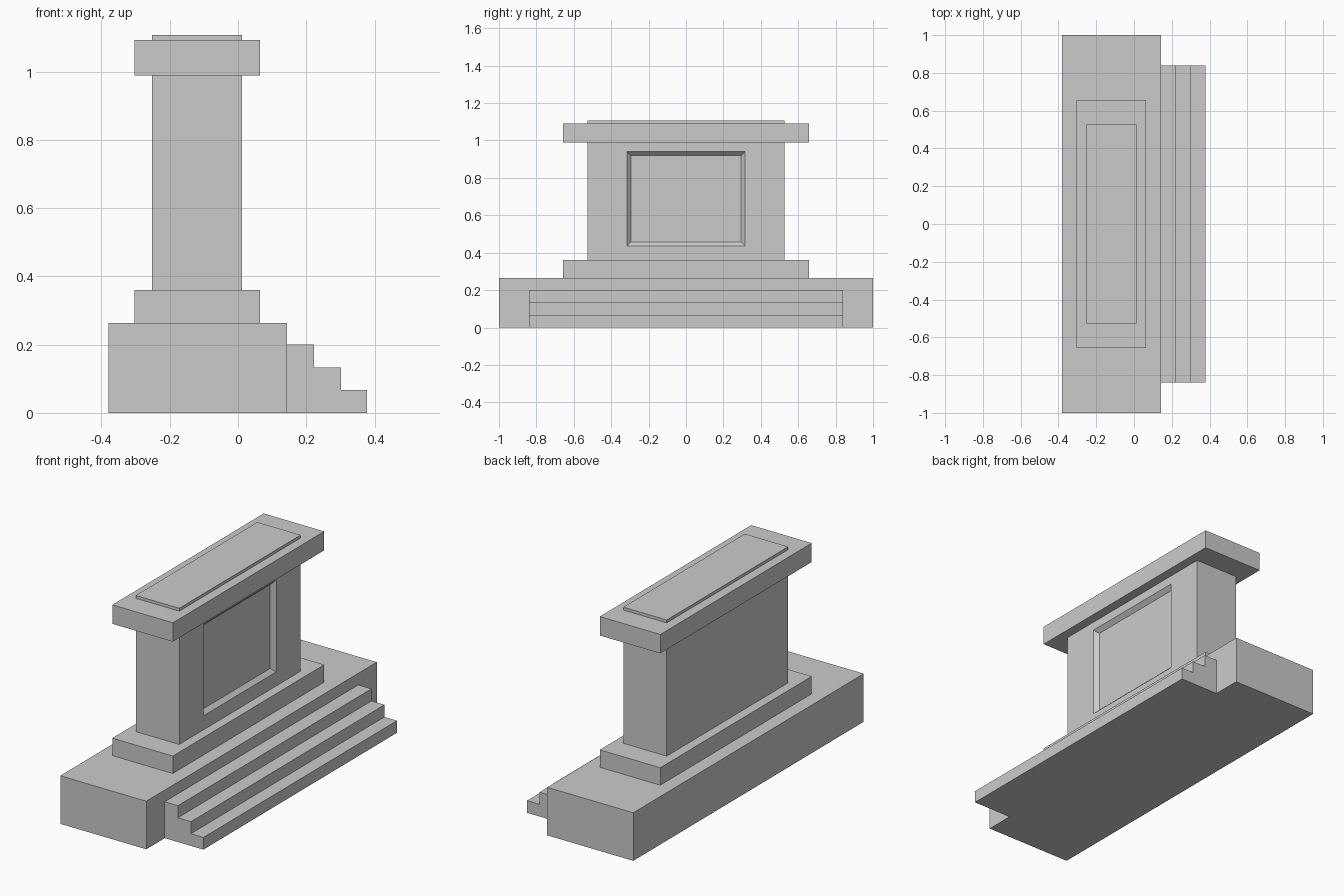
import bpy, bmesh

if "Cube" in bpy.data.objects:
    bpy.data.objects.remove(bpy.data.objects["Cube"])


def add_object(name, bm):
    bmesh.ops.recalc_face_normals(bm, faces=bm.faces[:])
    mesh = bpy.data.meshes.new(name)
    bm.to_mesh(mesh)
    bm.free()
    obj = bpy.data.objects.new(name, mesh)
    bpy.context.collection.objects.link(obj)
    return obj


def block(x0, x1, half_y, z0, z1):
    """Box mesh, symmetric in y."""
    bm = bmesh.new()
    bmesh.ops.create_cube(bm, size=2)
    for v in bm.verts:
        v.co = (x1 if v.co.x > 0 else x0,
                half_y if v.co.y > 0 else -half_y,
                z1 if v.co.z > 0 else z0)
    return bm


# Plain stacked blocks: x0, x1, half depth, z0, z1
add_object("base", block(-0.38, 0.143, 1.0, 0.0, 0.264))
add_object("plinth", block(-0.304, 0.064, 0.657, 0.264, 0.36))
add_object("cap", block(-0.304, 0.064, 0.657, 0.988, 1.092))
add_object("top_slab", block(-0.252, 0.012, 0.527, 1.092, 1.108))

# Pillar with a bevelled recessed panel on its +x face
bm = block(-0.252, 0.012, 0.527, 0.36, 0.988)
bm.normal_update()
panel = max(bm.faces, key=lambda f: f.calc_center_median().x)
bmesh.ops.inset_region(bm, faces=[panel], thickness=0.05)
for v in panel.verts:
    v.co.y = 0.315 if v.co.y > 0 else -0.315
    v.co.z = 0.94 if v.co.z > 0.67 else 0.437
bm.normal_update()
bmesh.ops.inset_region(bm, faces=[panel], thickness=0.03)
for v in panel.verts:
    v.co.x -= 0.022
add_object("pillar", bm)

# Steps: stair profile extruded along y
profile = [(0.143, 0.0)]
for i, x in enumerate((0.378, 0.302, 0.223)):
    profile += [(x, i * 0.2 / 3), (x, (i + 1) * 0.2 / 3)]
profile.append((0.143, 0.2))
bm = bmesh.new()
side = bm.faces.new([bm.verts.new((x, -0.84, z)) for x, z in profile])
extruded = bmesh.ops.extrude_face_region(bm, geom=[side], use_keep_orig=True)
moved = [g for g in extruded["geom"] if isinstance(g, bmesh.types.BMVert)]
bmesh.ops.translate(bm, verts=moved, vec=(0, 1.68, 0))
add_object("steps", bm)
